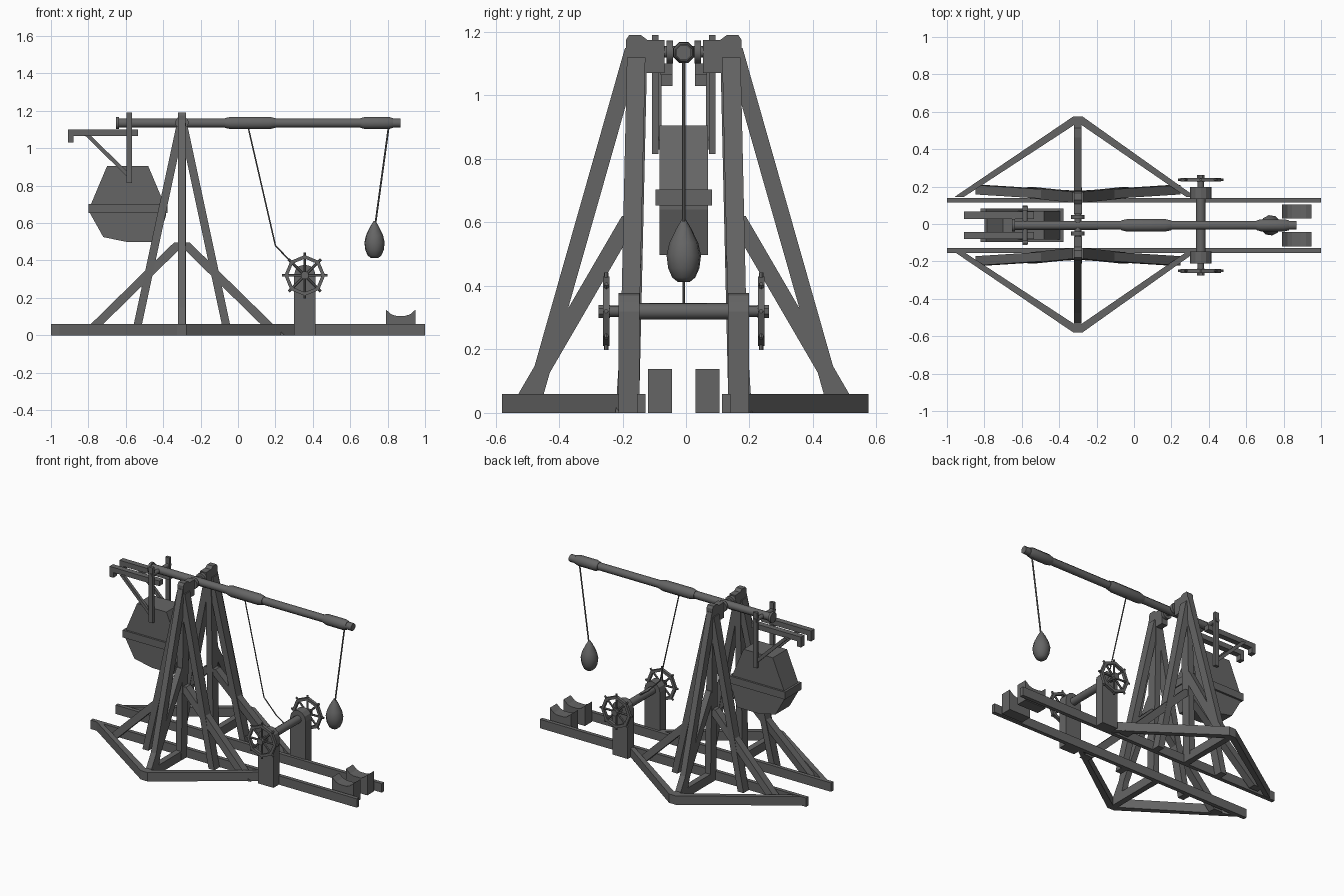
import bpy, bmesh, math
from mathutils import Vector

if "Cube" in bpy.data.objects:
    bpy.data.objects.remove(bpy.data.objects["Cube"])

YC = -0.007          # centre plane of the frame
TX = -0.30           # tower position
mat = bpy.data.materials.new("dark_grey")
mat.diffuse_color = (0.13, 0.13, 0.13, 1)
mat.use_nodes = True
mat.node_tree.nodes["Principled BSDF"].inputs["Base Color"].default_value = mat.diffuse_color


def finish(name, bm, smooth=False):
    bmesh.ops.recalc_face_normals(bm, faces=bm.faces)
    me = bpy.data.meshes.new(name)
    bm.to_mesh(me)
    bm.free()
    me.materials.append(mat)
    ob = bpy.data.objects.new(name, me)
    bpy.context.collection.objects.link(ob)
    if smooth:
        bpy.context.view_layer.objects.active = ob
        ob.select_set(True)
        bpy.ops.object.shade_smooth_by_angle(angle=math.radians(50))
        ob.select_set(False)
    return ob


def loft(bm, rings):
    """Closed solid through equal-length rings of points."""
    vs = [[bm.verts.new(p) for p in r] for r in rings]
    n = len(vs[0])
    for a, b in zip(vs, vs[1:]):
        for i in range(n):
            j = (i + 1) % n
            bm.faces.new((a[i], a[j], b[j], b[i]))
    bm.faces.new(vs[0][::-1])
    bm.faces.new(vs[-1])


def plate_xz(bm, pts, y0, y1):
    loft(bm, [[(x, y, z) for x, z in pts] for y in (y0, y1)])


def box(bm, x0, x1, y0, y1, z0, z1):
    plate_xz(bm, [(x0, z0), (x1, z0), (x1, z1), (x0, z1)], y0, y1)


def leg(bm, p0, p1, dx, dy):
    """Sloping timber with level-cut ends."""
    loft(bm, [[(p[0] + a * dx / 2, p[1] + b * dy / 2, p[2])
               for a, b in ((-1, -1), (1, -1), (1, 1), (-1, 1))] for p in (p0, p1)])


def turned(bm, p0, p1, prof, n=8):
    """Round part along p0-p1; prof = (fraction, radius) pairs."""
    p0, p1 = Vector(p0), Vector(p1)
    d = (p1 - p0).normalized()
    u = d.orthogonal().normalized()
    v = d.cross(u)
    loft(bm, [[p0.lerp(p1, t) + r * (math.cos(a) * u + math.sin(a) * v)
               for a in (2 * math.pi * (i + .5) / n for i in range(n))] for t, r in prof])


def rod(bm, p0, p1, r, n=8):
    turned(bm, p0, p1, [(0, r), (1, r)], n)


def pair(name, build, yc=YC, smooth=False):
    """Make a part on both sides of the frame; build(bm, Y) with Y mapping the offset."""
    for side, s in (("front", -1), ("back", 1)):
        bm = bmesh.new()
        build(bm, lambda y: yc + s * y)
        finish(side + "_" + name, bm, smooth)


# Ground frame
pair("rail", lambda bm, Y: box(bm, -1, 1, Y(.121), Y(.147), 0, .06))


def outrigger(bm, Y):
    plan = [(-.96, .147), (-.325, .577), (-.275, .577), (.33, .147),
            (.28, .147), (TX, .545), (-.91, .147)]
    # two halves sharing the apex
    for q in ([plan[0], plan[1], (TX, .577), plan[5], plan[6]],
              [(TX, .577), plan[2], plan[3], plan[4], plan[5]]):
        loft(bm, [[(x, Y(y), z) for x, y in q] for z in (0, .06)])


pair("outrigger", outrigger, -.0025)
pair("cross_beam", lambda bm, Y: box(bm, -.32, -.28, Y(.14), Y(.56), 0, .06))

# Towers: post, raking legs, low braces, side struts
pair("tower_post", lambda bm, Y: leg(bm, (TX, Y(.172), 0), (TX, Y(.147), 1.1), .042, .062))


def tower_legs(bm, Y):
    for k in (-1, 1):
        leg(bm, (TX + k * .248, Y(.175), 0), (TX + k * .008, Y(.15), 1.12), .044, .058)


def low_braces(bm, Y):
    for k in (-1, 1):
        leg(bm, (TX + k * .515, Y(.19), 0), (TX + k * .01, Y(.158), .495), .066, .05)


def side_struts(bm, Y):
    leg(bm, (TX, Y(.485), 0), (TX, Y(.158), 1.15), .04, .054)
    leg(bm, (TX, Y(.52), .01), (TX, Y(.165), .62), .04, .06)


pair("tower_legs", tower_legs)
pair("low_braces", low_braces)
pair("side_struts", side_struts)


def tower_head(bm, Y):
    yz = [(.06, 1.07), (.18, 1.07), (.182, 1.175), (.172, 1.19),
          (.135, 1.19), (.115, 1.175), (.06, 1.175)]
    loft(bm, [[(x, Y(y), z) for y, z in yz] for x in (-.322, -.278)])


pair("tower_head", tower_head)

# Pivot axle with washers
bm = bmesh.new()
rod(bm, (TX, YC - .08, 1.137), (TX, YC + .08, 1.137), .018, 12)
for s in (-1, 1):
    rod(bm, (TX, YC + s * .034, 1.137), (TX, YC + s * .054, 1.137), .036, 12)
finish("pivot_axle", bm, True)

# Throwing arm with sleeves
bm = bmesh.new()


def along(x0, x1, prof):
    turned(bm, (x0, YC, 1.135), (x1, YC, 1.135), prof, 8)


along(-.65, .87, [(0, .026), (1, .025)])
along(-.652, -.635, [(0, .036), (1, .036)])
along(-.07, .20, [(0, .028), (.12, .036), (.88, .036), (1, .028)])
along(.655, .83, [(0, .028), (.14, .035), (.86, .035), (1, .028)])
finish("throwing_arm", bm, True)

# Counterweight box with band
bm = bmesh.new()
plate_xz(bm, [(-.795, .68), (-.70, .905), (-.48, .905), (-.385, .68), (-.385, .64),
              (-.43, .498), (-.59, .498), (-.72, .525), (-.79, .65)], YC - .076, YC + .076)
box(bm, -.80, -.378, YC - .089, YC + .089, .653, .703)
finish("counterweight", bm)

# Hangers, hooked arms and diagonals above the counterweight
pair("hanger", lambda bm, Y: box(bm, -.597, -.567, Y(.08), Y(.10), .815, 1.19))


def hook_arm(bm, Y):
    plate_xz(bm, [(-.91, 1.03), (-.88, 1.03), (-.88, 1.065), (-.535, 1.065),
                  (-.535, 1.10), (-.91, 1.10)], Y(.035), Y(.073))
    plate_xz(bm, [(-.82, 1.07), (-.79, 1.07), (-.575, .86), (-.575, .83)], Y(.07), Y(.09))


pair("hook_arm", hook_arm)
bm = bmesh.new()
rod(bm, (-.582, YC - .105, 1.135), (-.582, YC + .105, 1.135), .015)
finish("hanger_axle", bm, True)

# Ropes and sling stone
bm = bmesh.new()
path = [(.055, YC, 1.11), (.2, YC, .48), (.29, YC, .385), (.355, YC, .34)]
for a, b in zip(path, path[1:]):
    rod(bm, a, b, .004, 6)
finish("winch_rope", bm)
bm = bmesh.new()
rod(bm, (.805, YC, 1.11), (.735, YC, .60), .005, 6)
finish("sling_rope", bm)
bm = bmesh.new()
turned(bm, (.73, YC, .413), (.73, YC, .61),
       [(0, .02), (.07, .037), (.22, .05), (.42, .055), (.62, .046), (.85, .024), (1, .006)], 10)
finish("sling_stone", bm, True)

# Winch: posts with rounded top, drum, spoked wheels
WX, WZ = .357, .32


def winch_post(bm, Y):
    arc = [(WX + .058 * math.cos(a), WZ + .058 * math.sin(a))
           for a in (math.pi * i / 6 for i in range(7))]
    plate_xz(bm, [(WX - .058, 0), (WX + .058, 0)] + arc, Y(.14), Y(.205))


def winch_wheel(bm, Y):
    for i in range(8):
        a, b = math.pi * i / 4, math.pi * (i + 1) / 4

        def P(r, t):
            return (WX + r * math.cos(t), WZ + r * math.sin(t))
        plate_xz(bm, [P(.09, a), P(.109, a), P(.109, b), P(.09, b)], Y(.234), Y(.254))
        (x, z), (x2, z2) = P(.02, a), P(.122, a)
        rod(bm, (x, Y(.244), z), (x2, Y(.244), z2), .007, 6)
    rod(bm, (WX, Y(.232), WZ), (WX, Y(.268), WZ), .022, 8)


pair("winch_post", winch_post)
pair("winch_wheel", winch_wheel)
bm = bmesh.new()
rod(bm, (WX, YC - .25, WZ), (WX, YC + .25, WZ), .018, 10)
rod(bm, (WX, YC - .145, WZ), (WX, YC + .145, WZ), .026, 10)
finish("winch_drum", bm, True)

# Notched rest blocks at the end of the rails
pair("rest_block", lambda bm, Y: plate_xz(
    bm, [(.79, 0), (.95, 0), (.95, .138), (.92, .112), (.895, .104),
         (.845, .104), (.82, .112), (.79, .138)], Y(.037), Y(.112)))
